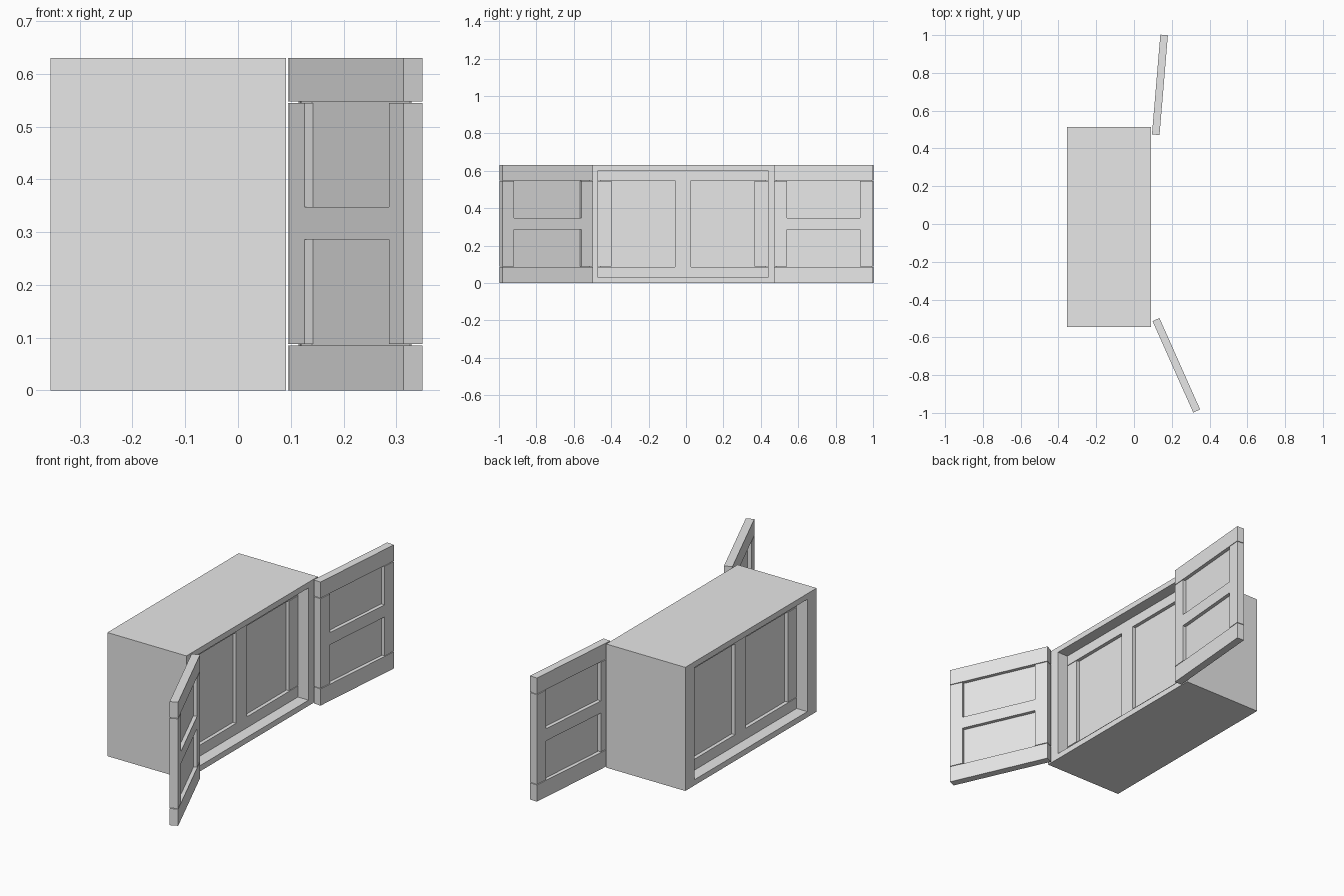
import bpy
import bmesh
from math import radians
from mathutils import Matrix, Vector

cube = bpy.data.objects.get("Cube")
if cube:
    bpy.data.objects.remove(cube, do_unlink=True)

grey = bpy.data.materials.new("plain grey")
grey.use_nodes = True
grey.diffuse_color = (0.8, 0.8, 0.8, 1)
grey.node_tree.nodes["Principled BSDF"].inputs["Base Color"].default_value = (0.8, 0.8, 0.8, 1)


def boxes(name, spans, place=Matrix()):
    """One object made of boxes, each given by its two opposite corners."""
    bm = bmesh.new()
    for low, high in spans:
        low, high = Vector(low), Vector(high)
        fit = Matrix.Translation((low + high) / 2) @ Matrix.Diagonal((high - low).to_4d())
        bmesh.ops.create_cube(bm, size=1, matrix=fit)
    mesh = bpy.data.meshes.new(name)
    bm.to_mesh(mesh)
    bm.free()
    mesh.materials.append(grey)
    obj = bpy.data.objects.new(name, mesh)
    obj.matrix_world = place
    bpy.context.collection.objects.link(obj)
    return obj


THICK = 0.04                      # thickness of every panelled frame
RAIL_LOW, RAIL_HIGH = 0.085, 0.548
GAP = 0.003                       # joint between rails and stiles
HEIGHT = 0.63


def panelled_frame(name, origin, angle, length, bottom, top, stile, bar):
    """Rails, stiles, a middle bar and a thin panel sunk in both faces."""
    place = Matrix.Translation(origin) @ Matrix.Rotation(radians(angle), 4, "Z")
    low, high = RAIL_LOW + GAP, RAIL_HIGH - GAP
    boxes(name + "_rails", [
        ((0, 0, bottom), (length, THICK, RAIL_LOW)),
        ((0, 0, RAIL_HIGH), (length, THICK, top))], place)
    boxes(name + "_stiles", [
        ((0, 0, low), (stile, THICK, high)),
        ((length - stile, 0, low), (length, THICK, high))], place)
    (u0, z0), (u1, z1) = bar
    boxes(name + "_middle_bar", [((u0, 0, z0), (u1, THICK, z1))], place)
    mid = THICK / 2
    boxes(name + "_panel", [
        ((0.01, mid - 0.0015, bottom + 0.01),
         (length - 0.01, mid + 0.0015, top - 0.01))], place)


# Cabinet shell: top, bottom and two thick sides
BACK, FRONT = -0.355, 0.091
RIGHT, LEFT = -0.545, 0.513
SIDE, BOARD = 0.075, 0.029
boxes("cabinet_top", [((BACK, RIGHT, HEIGHT - BOARD), (FRONT, LEFT, HEIGHT))])
boxes("cabinet_bottom", [((BACK, RIGHT, 0), (FRONT, LEFT, BOARD))])
boxes("cabinet_sides", [
    ((BACK, RIGHT, BOARD), (FRONT, RIGHT + SIDE, HEIGHT - BOARD)),
    ((BACK, LEFT - SIDE, BOARD), (FRONT, LEFT, HEIGHT - BOARD))])

# Panelled walls set into both open sides of the shell
span = LEFT - RIGHT - 2 * SIDE
divider = ((span / 2 - 0.043, RAIL_LOW), (span / 2 + 0.043, RAIL_HIGH))
RECESS = 0.06
for name, x in (("front_wall", FRONT - RECESS), ("back_wall", BACK + RECESS + THICK)):
    panelled_frame(name, (x, RIGHT + SIDE, 0), 90, span, BOARD, HEIGHT - BOARD, 0.071, divider)

# Two open doors, each with a horizontal middle bar
DOOR = 0.53
STILE = 0.068
bar = ((STILE, 0.286), (DOOR - STILE, 0.348))
panelled_frame("right_door", (0.098, -0.514, 0), -66, DOOR, 0, HEIGHT, STILE, bar)
panelled_frame("left_door", (0.135, 0.471, 0), 85.2, DOOR, 0, HEIGHT, STILE, bar)
